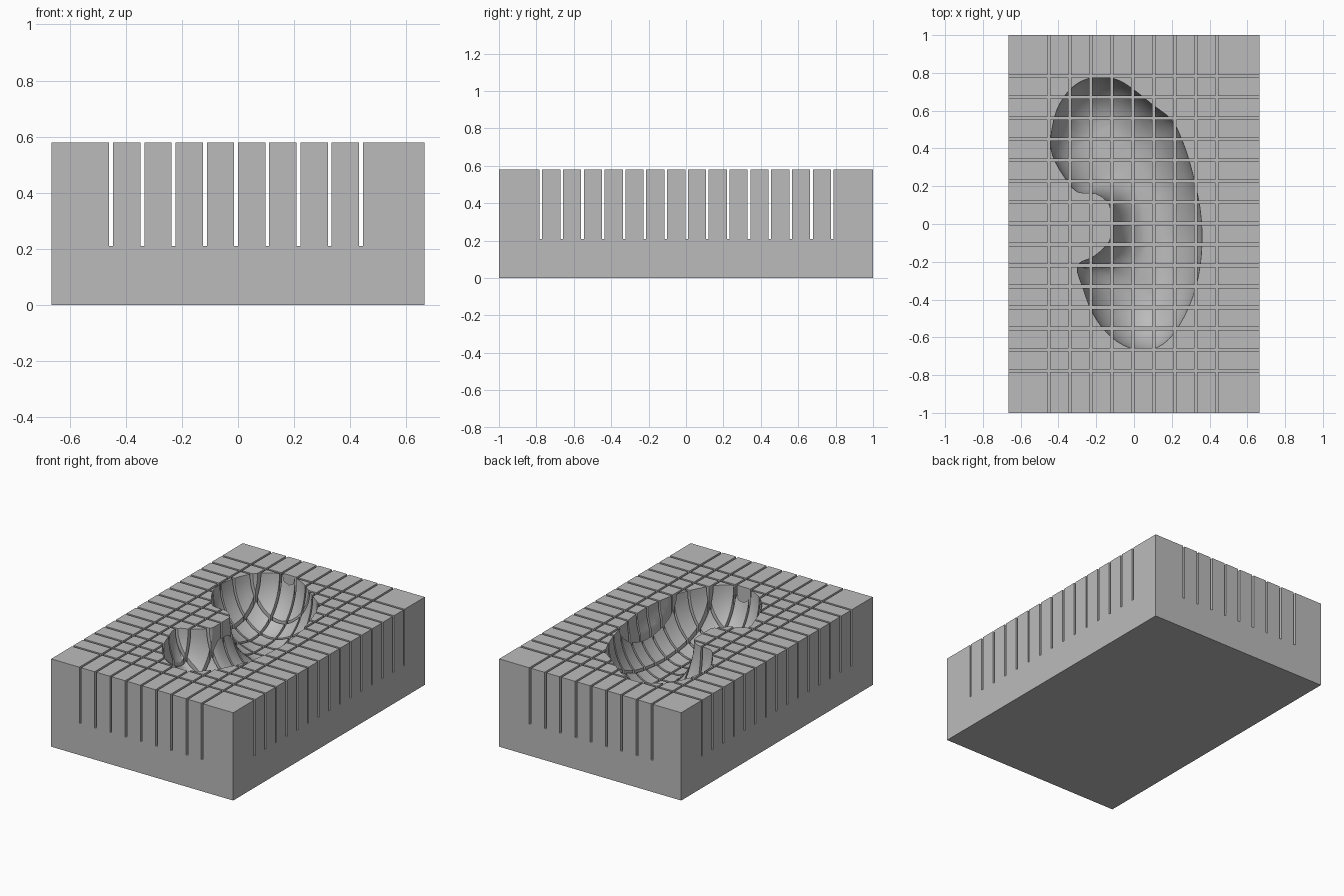
import bpy
import bmesh
import math
from mathutils import Vector
from mathutils.geometry import intersect_point_line

WIDTH, LENGTH, HEIGHT = 1.33, 2.0, 0.58
SLOT_FLOOR, SLOT_WIDTH, PITCH = 0.21, 0.014, 0.1113
DEPTH = 0.33

default = bpy.data.objects.get("Cube")
if default:
    bpy.data.objects.remove(default)

grey = bpy.data.materials.new("plain grey")
grey.use_nodes = True
colour = (0.5, 0.5, 0.5, 1)
grey.diffuse_color = colour
grey.node_tree.nodes["Principled BSDF"].inputs["Base Color"].default_value = colour


def finish(bm, name):
    bmesh.ops.recalc_face_normals(bm, faces=bm.faces)
    mesh = bpy.data.meshes.new(name)
    bm.to_mesh(mesh)
    bm.free()
    mesh.materials.append(grey)
    obj = bpy.data.objects.new(name, mesh)
    bpy.context.collection.objects.link(obj)
    return obj


def add_box(bm, centre, size):
    verts = bmesh.ops.create_cube(bm, size=1)["verts"]
    bmesh.ops.scale(bm, vec=size, verts=verts)
    bmesh.ops.translate(bm, vec=centre, verts=verts)


def smooth_loop(points, steps):
    """Closed Catmull-Rom curve through the points."""
    result = []
    n = len(points)
    for i in range(n):
        a, b, c, d = (points[(i + k) % n] for k in (-1, 0, 1, 2))
        for s in range(steps):
            t = s / steps
            result.append(b + (c - a) * t / 2
                          + (a - b * 2.5 + c * 2 - d / 2) * t ** 2
                          + (b * 3 - a - c * 3 + d) * t ** 3 / 2)
    return result


def hundredths(pairs):
    return [Vector((x, y, 0)) / 100 for x, y in pairs]


def nearest_on_path(p, path):
    best = []
    for a, b in zip(path, path[1:]):
        t = min(1, max(0, intersect_point_line(p, a, b)[1]))
        best.append(a.lerp(b, t))
    return min(best, key=lambda q: (q - p).length)


# Solid block
bm = bmesh.new()
add_box(bm, (0, 0, HEIGHT / 2), (WIDTH, LENGTH, HEIGHT))
block = finish(bm, "mould_block")

# Blade slots: one set across the width, one along the length
slot_height = HEIGHT - SLOT_FLOOR + 0.1
slot_z = SLOT_FLOOR + slot_height / 2
bm = bmesh.new()
for i in range(-4, 5):
    add_box(bm, (i * PITCH - 0.007, 0, slot_z), (SLOT_WIDTH, LENGTH + 0.2, slot_height))
long_slots = finish(bm, "long_slot_cutter")
bm = bmesh.new()
for i in range(-7, 8):
    add_box(bm, (0, i * PITCH + 0.003, slot_z), (WIDTH + 0.2, SLOT_WIDTH, slot_height))
cross_slots = finish(bm, "cross_slot_cutter")

# Bean-shaped hollow: rings shrink from the rim towards a curved spine
rim = smooth_loop(hundredths([
    (-17, 78), (-8, 76), (0, 71), (10, 63), (20, 55), (26, 43), (31, 27),
    (35, 8), (36, -10), (34, -28), (29, -44), (21, -58), (13, -65), (4, -67),
    (-6, -64), (-15, -57), (-22, -47), (-27, -34), (-30, -22), (-21, -17),
    (-13, -9), (-12, 0), (-13, 10), (-20, 16), (-30, 17), (-37, 25),
    (-43, 36), (-44, 46), (-41, 60), (-35, 70), (-27, 76)]), 3)
spine = hundredths([(-16, 50), (-5, 35), (7, 14), (11, -8), (9, -25), (5, -38)])
centres = [nearest_on_path(p, spine) for p in rim]

bm = bmesh.new()
levels = [(1, HEIGHT + 0.1)]
STEPS = 12
for k in range(STEPS):
    angle = math.radians(80) * k / (STEPS - 1)
    levels.append((math.cos(angle), HEIGHT - DEPTH * math.sin(angle)))
rings = []
for scale, z in levels:
    rings.append([bm.verts.new(c.lerp(p, scale) + Vector((0, 0, z)))
                  for p, c in zip(rim, centres)])
for upper, lower in zip(rings, rings[1:]):
    for i in range(len(rim)):
        bm.faces.new((upper[i - 1], upper[i], lower[i], lower[i - 1]))
caps = [bm.faces.new(rings[0]), bm.faces.new(rings[-1])]
bmesh.ops.triangulate(bm, faces=caps)
hollow = finish(bm, "hollow_cutter")

# Cut the block, then drop the cutters
bpy.context.view_layer.objects.active = block
block.select_set(True)
for cutter in (hollow, long_slots, cross_slots):
    cutter.hide_render = True
    cut = block.modifiers.new(cutter.name, "BOOLEAN")
    cut.operation = "DIFFERENCE"
    cut.solver = "EXACT"
    cut.object = cutter
    bpy.ops.object.modifier_apply(modifier=cut.name)
    bpy.data.objects.remove(cutter)

bpy.ops.object.shade_smooth_by_angle(angle=math.radians(30))
